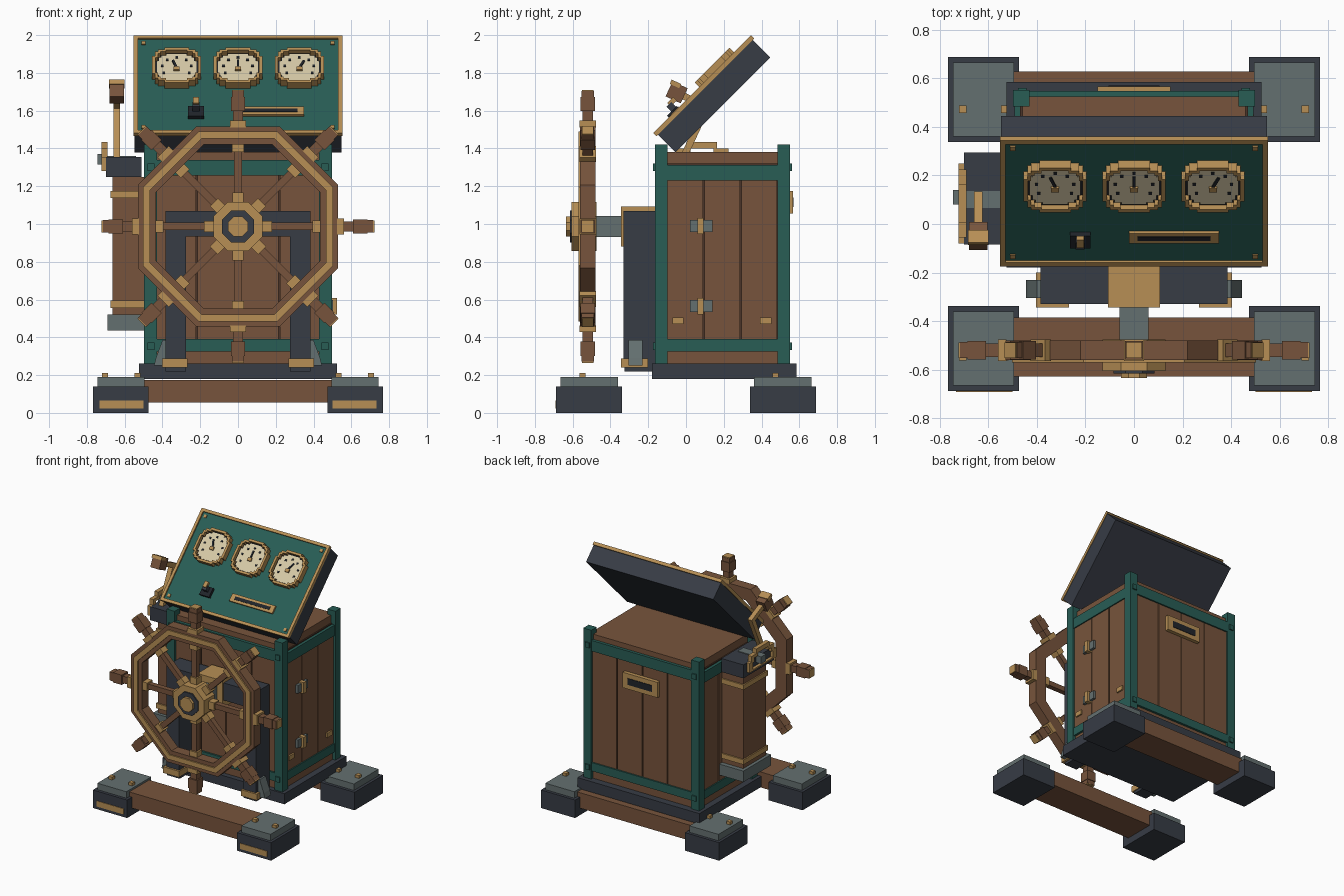
import bpy, bmesh, math
from mathutils import Matrix, Vector

if "Cube" in bpy.data.objects:
    bpy.data.objects.remove(bpy.data.objects["Cube"], do_unlink=True)


def material(name, hexcode):
    srgb = [int(hexcode[i:i + 2], 16) / 255 for i in (0, 2, 4)]
    col = [((c + 0.055) / 1.055) ** 2.4 for c in srgb] + [1]
    m = bpy.data.materials.new(name)
    m.use_nodes = True
    m.diffuse_color = col
    m.node_tree.nodes["Principled BSDF"].inputs["Base Color"].default_value = col
    return m


WOOD = material("wood", "77543C")
DARK = material("dark wood", "4A3428")
GREEN = material("green paint", "285D55")
IRON = material("dark iron", "373C45")
STEEL = material("grey steel", "647070")
BRASS = material("brass", "B78F55")
CREAM = material("cream dial", "D6C9A6")
BLACK = material("black", "20242A")
IDENT = Matrix.Identity(4)


def build(name, mat, verts, faces, M=IDENT):
    bm = bmesh.new()
    vs = [bm.verts.new(M @ Vector(v)) for v in verts]
    for f in faces:
        bm.faces.new([vs[i] for i in f])
    bmesh.ops.recalc_face_normals(bm, faces=bm.faces)
    me = bpy.data.meshes.new(name)
    bm.to_mesh(me)
    bm.free()
    me.materials.append(mat)
    ob = bpy.data.objects.new(name, me)
    bpy.context.collection.objects.link(ob)


def prism(name, mat, pts, z0, z1, M=IDENT):
    n = len(pts)
    verts = [(x, y, z) for z in (z0, z1) for x, y in pts]
    faces = [range(n), range(n, 2 * n)]
    faces += [(i, (i + 1) % n, (i + 1) % n + n, i + n) for i in range(n)]
    build(name, mat, verts, faces, M)


def box(name, mat, xs, ys, zs, M=IDENT):
    (a, b), (c, d) = xs, ys
    prism(name, mat, [(a, c), (b, c), (b, d), (a, d)], zs[0], zs[1], M)


def ring(name, mat, outer, inner, z0, z1, M):
    n = len(outer)
    verts = [(x, y, z) for loop in (outer, inner) for z in (z0, z1) for x, y in loop]
    faces = []
    for i in range(n):
        j = (i + 1) % n
        for p, q in ((0, 1), (1, 3), (3, 2), (2, 0)):
            faces.append((p * n + i, p * n + j, q * n + j, q * n + i))
    build(name, mat, verts, faces, M)


def octagon(apothem):
    r = apothem / math.cos(math.pi / 8)
    return [(r * math.cos(math.pi / 8 * (2 * k + 1)), r * math.sin(math.pi / 8 * (2 * k + 1))) for k in range(8)]


def stepped(r):
    q = [(1, .5), (.88, .5), (.88, .76), (.76, .76), (.76, .88), (.5, .88), (.5, 1)]
    pts = q + [(-x, y) for x, y in reversed(q)]
    pts += [(-x, -y) for x, y in pts]
    return [(x * r, y * r) for x, y in pts]


def rect(w, h):
    return [(-w, -h), (w, -h), (w, h), (-w, h)]


def span(c, half):
    return (c - half, c + half)


# Feet, plates, bolts and cross beams
for sy, end in ((-1, "front"), (1, "back")):
    box(end + "_beam", WOOD, (-.5, .5), span(sy * .507, .122), (.055, .175))
    for sx, side in ((-1, "right"), (1, "left")):
        tag = f"{end}_{side}_foot"
        box(tag, IRON, span(sx * .62, .147), span(sy * .513, .175), (0, .14))
        box(tag + "_plate", STEEL, span(sx * .62, .125), span(sy * .513, .152), (.14, .19))
        for bx in (.532, .705):
            box(tag + "_bolt", BRASS, span(sx * bx, .016), span(sy * .51 - .037, .016), (.19, .212))
for sx in (-1, 1):
    box("front_foot_label", BRASS, span(sx * .617, .117), span(-.688, .004), (.022, .066))

# Cabinet base, core, lid
box("cabinet_base", IRON, (-.525, .525), (-.18, .585), (.18, .262))
box("cabinet_core", DARK, (-.47, .47), (-.135, .525), (.262, 1.32))
box("cabinet_lid", WOOD, (-.46, .46), (-.135, .525), (1.3, 1.38))
box("cabinet_sill", WOOD, (-.475, .475), (-.14, .53), (.262, .34))

# Planks on four sides
for k in range(4):
    xs = span(-.327 + k * .218, .105)
    box("front_plank", WOOD, xs, (-.145, -.12), (.38, 1.27))
    box("back_plank", WOOD, xs, (.51, .537), (.38, 1.27))
for sx in (-1, 1):
    for k in range(3):
        box("side_plank", WOOD, span(sx * .47, .013), span(-.003 + k * .196, .094), (.38, 1.25))

# Green posts, rails and rail bolts
for sx in (-1, 1):
    for y in (-.132, .518):
        box("corner_post", GREEN, span(sx * .464, .034), span(y, .033), (.262, 1.42))
    box("side_lower_rail", GREEN, span(sx * .473, .019), (-.1, .49), (.325, .39))
    box("side_upper_rail", GREEN, span(sx * .473, .019), (-.1, .49), (1.23, 1.312))
    for y in (-.165, .551):
        for z in (.352, 1.3):
            box("rail_bolt", GREEN, span(sx * .46, .018), span(y, .01), span(z, .02))
for y, end in ((-.139, "front"), (.528, "back")):
    box(end + "_lower_rail", GREEN, (-.44, .44), span(y, .02), (.325, .39))
    box(end + "_upper_rail", GREEN, (-.44, .44), span(y, .02), (1.257, 1.34))

# Side hinges and small brass corner plates
for z in (.99, .565):
    box("hinge_leaf", STEEL, (.48, .503), (.02, .14), span(z, .032))
    box("hinge_pin", BRASS, (.48, .523), (.06, .093), span(z, .043))
for y in (-.042, .422):
    box("side_stud", BRASS, (.48, .495), span(y, .03), span(.488, .018))

# Rear name plate frame
box("back_plate", BRASS, (-.15, .15), (.535, .566), (1.055, 1.175))
box("back_plate_slot", BLACK, (-.105, .105), (.56, .57), (1.09, 1.14))

# Side column with lever box
box("column_foot", STEEL, (-.69, -.48), (-.06, .28), (.435, .52))
box("column", WOOD, (-.665, -.48), (-.035, .245), (.52, 1.25))
for z in (.575, 1.157):
    box("column_band", BRASS, (-.675, -.48), (-.045, .255), span(z, .019))
box("lever_box", IRON, (-.7, -.51), (-.085, .295), (1.25, 1.355))
box("lever_slot", STEEL, (-.692, -.54), (.065, .135), (1.35, 1.36))
side = Matrix(((0, 0, -1, -.69), (1, 0, 0, .085), (0, 1, 0, 1.28), (0, 0, 0, 1)))
half = [(-.165, 0), (-.165, .075), (-.14, .075), (-.14, .12), (-.08, .12), (-.08, .155)]
outer = half + [(-x, y) for x, y in reversed(half)]
inner = [(x * .75, y * .7 + .012) for x, y in outer]
ring("lever_quadrant", BRASS, outer, inner, 0, .033, side)
box("lever_pivot", STEEL, (-.745, -.69), (.08, .14), (1.315, 1.37))

# Lever leaning back, with a grip pointing forward
L = Matrix.Translation((-.642, -.015, 1.35)) @ Matrix.Rotation(math.radians(-25), 4, "X")
box("lever_rod", BRASS, (-.018, .018), (-.018, .018), (-.04, .315), L)
box("lever_neck", BRASS, (-.018, .018), (-.14, .018), (.28, .316), L)
box("lever_grip", WOOD, (-.038, .038), (-.222, -.134), (.256, .344), L)
box("lever_grip_cap", BRASS, (-.042, .042), (-.23, -.175), (.325, .35), L)

# Dark support frame with feet and braces
for sx in (-1, 1):
    box("support_leg", IRON, span(sx * .33, .055), (-.33, -.165), (.26, 1.07))
    box("support_foot", BRASS, span(sx * .335, .068), (-.345, -.2), (.24, .288))
    box("support_heel", IRON, span(sx * .33, .055), (-.325, -.17), (.22, .262))
    F = Matrix(((sx, 0, 0, 0), (0, 0, 1, 0), (0, 1, 0, 0), (0, 0, 0, 1)))
    prism("support_brace", STEEL, [(.38, .25), (.445, .25), (.435, .29), (.4, .385), (.38, .385)], -.305, -.23, F)
box("support_crossbar", IRON, (-.37, .37), (-.33, -.165), (.935, 1.07))
box("bearing_block", BRASS, (-.108, .108), (-.345, -.165), (.88, 1.092))

# Wheel: rim, spokes, handles and hub
W = Matrix.Translation((0, -.52, .987)) @ Matrix.Rotation(math.pi / 2, 4, "X")
box("wheel_axle", STEEL, (-.06, .06), (-.055, .055), (-.2, 0), W)
ring("wheel_rim", WOOD, octagon(.53), octagon(.435), -.04, .04, W)
ring("wheel_rim_inlay", BRASS, octagon(.502), octagon(.465), .035, .05, W)
for k in range(8):
    S = W @ Matrix.Rotation(k * math.pi / 4, 4, "Z")
    box("spoke", WOOD, (.1, .45), span(0, .02), span(0, .02), S)
    box("spoke_inner_collar", BRASS, (.12, .18), span(0, .03), span(0, .03), S)
    box("spoke_outer_collar", BRASS, (.395, .437), span(0, .032), span(0, .032), S)
    box("handle_collar", BRASS, (.525, .56), span(0, .042), span(0, .044), S)
    box("handle_neck", WOOD, (.55, .615), span(0, .027), span(0, .027), S)
    box("handle_grip", WOOD, (.61, .685), span(0, .038), span(0, .038), S)
    box("handle_tip", WOOD, (.68, .716), span(0, .033), span(0, .033), S)
    box("handle_end_cap", BRASS, (.714, .722), span(0, .031), span(0, .031), S)
prism("hub", BRASS, octagon(.13), -.045, .085, W)
prism("hub_dark_ring", IRON, octagon(.085), .08, .095, W)
prism("hub_cap", BRASS, octagon(.053), .09, .115, W)

# Tilted instrument desk
P = Matrix.Translation((0, .11, 1.715)) @ Matrix.Rotation(math.pi / 4, 4, "X")
box("desk_body", IRON, (-.548, .548), (-.355, .355), (-.12, .012), P)
ring("desk_frame", BRASS, rect(.552, .366), rect(.53, .344), .012, .036, P)
box("desk_face", GREEN, (-.535, .535), (-.35, .35), (.01, .025), P)
for sx in (-1, 1):
    for b in (-.315, .315):
        box("desk_screw", BRASS, span(sx * .5, .011), span(b, .011), (.02, .033), P)

# Dials with ticks and needles
for a, needle in ((-.325, 20), (0, 0), (.325, -25)):
    D = P @ Matrix.Translation((a, .11, 0))
    ring("dial_bezel", BRASS, stepped(.13), stepped(.112), .02, .07, D)
    prism("dial_rim", BLACK, stepped(.114), .02, .042, D)
    prism("dial_face", CREAM, stepped(.105), .03, .047, D)
    for t in range(-120, 121, 40):
        x, y = math.sin(math.radians(t)) * .078, math.cos(math.radians(t)) * .078
        box("dial_tick", BLACK, span(x, .007), span(y, .007), (.046, .051), D)
    N = D @ Matrix.Rotation(math.radians(needle), 4, "Z")
    box("dial_needle", BLACK, span(0, .006), (-.01, .058), (.046, .054), N)
    box("dial_hub", BRASS, span(0, .016), span(-.012, .012), (.046, .058), D)

# Switch and slot on the desk
box("switch_base", BLACK, span(-.222, .042), span(-.213, .036), (.02, .048), P)
box("switch_stem", IRON, span(-.222, .018), span(-.2, .018), (.045, .085), P)
box("switch_tip", BRASS, span(-.222, .015), (-.2, -.155), (.07, .095), P)
box("slot_plate", BRASS, (-.02, .35), span(-.2, .03), (.02, .04), P)
box("slot_opening", BLACK, (.015, .315), span(-.2, .012), (.035, .043), P)
